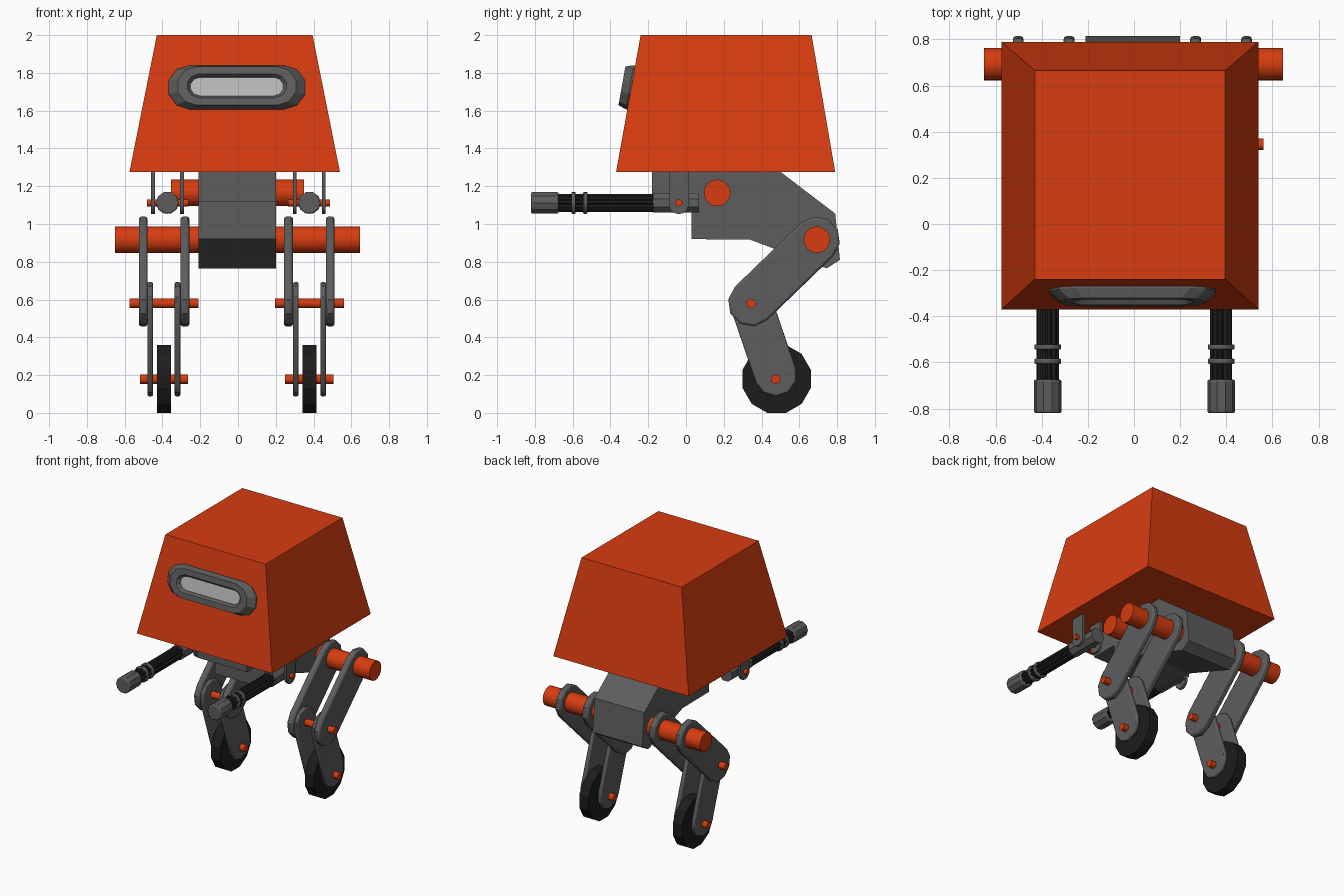
import bpy, bmesh, math
from mathutils import Vector

if "Cube" in bpy.data.objects:
    bpy.data.objects.remove(bpy.data.objects["Cube"])

def material(name, rgb):
    m = bpy.data.materials.new(name)
    m.diffuse_color = (*rgb, 1)
    m.use_nodes = True
    m.node_tree.nodes["Principled BSDF"].inputs["Base Color"].default_value = m.diffuse_color
    return m

ORANGE = material("orange_paint", (0.68, 0.045, 0.005))
GREY = material("dark_grey", (0.11, 0.11, 0.11))
BLACK = material("black_rubber", (0.012, 0.012, 0.012))
GLASS = material("pale_glass", (0.5, 0.5, 0.5))

def finish(name, bm, mat, cx=0, mirror=False, bevel=0, smooth=True):
    bmesh.ops.recalc_face_normals(bm, faces=bm.faces)
    me = bpy.data.meshes.new(name)
    bm.to_mesh(me)
    bm.free()
    me.materials.append(mat)
    if smooth:
        me.polygons.foreach_set("use_smooth", [True] * len(me.polygons))
        me.set_sharp_from_angle(angle=math.radians(31))
    ob = bpy.data.objects.new(name, me)
    ob.location.x = cx
    bpy.context.collection.objects.link(ob)
    if bevel:
        b = ob.modifiers.new("bevel", 'BEVEL')
        b.width, b.segments, b.limit_method = bevel, 2, 'ANGLE'
        b.angle_limit = math.radians(50)
    if mirror:
        ob.modifiers.new("mirror", 'MIRROR')
    return ob

def loft(bm, loops):
    rings = [[bm.verts.new(p) for p in loop] for loop in loops]
    for a, b in zip(rings, rings[1:]):
        for i in range(len(a)):
            j = (i + 1) % len(a)
            bm.faces.new((a[i], a[j], b[j], b[i]))
    return rings

def prism(name, pts, lo, hi, mat, axis='x', **kw):
    """Extrude a profile: (y, z) points along x, or (x, z) points along y."""
    bm = bmesh.new()
    place = (lambda p, t: (t, p[0], p[1])) if axis == 'x' else (lambda p, t: (p[0], t, p[1]))
    a, b = loft(bm, [[place(p, t) for p in pts] for t in (lo, hi)])
    bm.faces.new(a)
    bm.faces.new(b)
    return finish(name, bm, mat, **kw)

def circle(c, r, n=16, start=0.0):
    return [(c[0] + r * math.cos(start + math.tau * i / n),
             c[1] + r * math.sin(start + math.tau * i / n)) for i in range(n)]

def capsule(p, q, r, segs=5):
    d = math.atan2(q[1] - p[1], q[0] - p[0])
    pts = []
    for c, a0 in ((q, d - math.pi / 2), (p, d + math.pi / 2)):
        pts += [(c[0] + r * math.cos(a0 + math.pi * i / segs),
                 c[1] + r * math.sin(a0 + math.pi * i / segs)) for i in range(segs + 1)]
    return pts

# Tapered head shell
bm = bmesh.new()
def rect(x0, x1, y0, y1, z):
    return [(x0, y0, z), (x1, y0, z), (x1, y1, z), (x0, y1, z)]
low, top = loft(bm, [rect(-0.575, 0.54, -0.37, 0.79, 1.275),
                     rect(-0.43, 0.395, -0.24, 0.665, 2.0)])
bm.faces.new(low)
bm.faces.new(top)
finish("head_shell", bm, ORANGE, smooth=False)

# Visor frame and window, lying on the sloped front of the head
origin = Vector((-0.006, -0.29, 1.7225))
up = Vector((0, 0.13, 0.725)).normalized()
out = Vector((0, -up.z, up.y))

def visor_loop(hw, hh, depth):
    return [origin + Vector((x, 0, 0)) + up * z + out * depth
            for x, z in capsule((hh - hw, 0), (hw - hh, 0), hh)]

bm = bmesh.new()
loft(bm, [visor_loop(0.367, 0.118, -0.02), visor_loop(0.367, 0.118, 0.008),
          visor_loop(0.318, 0.104, 0.05), visor_loop(0.265, 0.064, 0.05),
          visor_loop(0.247, 0.05, 0.03), visor_loop(0.247, 0.05, 0.0)])
finish("visor_frame", bm, GREY, smooth=False)
bm = bmesh.new()
a, b = loft(bm, [visor_loop(0.25, 0.052, -0.01), visor_loop(0.25, 0.052, 0.026)])
bm.faces.new(a)
bm.faces.new(b)
finish("visor_window", bm, GLASS, smooth=False)

# Body block under the head
prism("body", [(-0.18, 1.28), (-0.18, 1.12), (0.03, 1.12), (0.03, 0.92), (0.34, 0.917),
               (0.745, 0.765), (0.815, 0.81), (0.79, 1.055), (0.495, 1.28)],
      -0.21, 0.2, GREY, smooth=False)

# Cross shafts
HIP, KNEE, HUB = (0.693, 0.917), (0.345, 0.58), (0.475, 0.178)
prism("hip_shaft", circle(HIP, 0.071), -0.65, 0.645, ORANGE)
prism("shoulder_shaft", circle((0.165, 1.165), 0.071), -0.355, 0.35, ORANGE)

# Legs: paired plates, pins and wheels, mirrored
LEG = dict(cx=-0.007, mirror=True)
for side, x0, x1 in (("inner", 0.25, 0.298), ("outer", 0.472, 0.518)):
    prism(side + "_thigh_plate", capsule(KNEE, HIP, 0.123), x0, x1, GREY, bevel=0.012, **LEG)
for side, x0, x1 in (("inner", 0.298, 0.328), ("outer", 0.443, 0.473)):
    prism(side + "_shin_plate", capsule((0.475, 0.2), KNEE, 0.112), x0, x1, GREY, bevel=0.008, **LEG)
prism("knee_pin", circle(KNEE, 0.025, 12), 0.203, 0.568, ORANGE, **LEG)
prism("wheel_pin", circle(HUB, 0.025, 12), 0.257, 0.513, ORANGE, **LEG)
prism("wheel", circle((0.48, 0.18), 0.187, 12, math.pi / 12), 0.348, 0.423, BLACK,
      smooth=False, **LEG)

# Arms: hanging brackets, pin, base, ribbed hose, rings and tip, mirrored
ARM = dict(cx=0.002, mirror=True)
AX = (0.376, 1.112)
hanger = [(-0.091, 1.285)] + [(-0.038 + 0.053 * math.cos(math.pi * (1 + i / 6)),
                               1.105 + 0.053 * math.sin(math.pi * (1 + i / 6)))
                              for i in range(7)] + [(0.015, 1.285)]
for side, x0, x1 in (("inner", 0.288, 0.308), ("outer", 0.442, 0.462)):
    prism(side + "_arm_hanger", hanger, x0, x1, GREY, **ARM)
prism("arm_pin", circle((-0.038, 1.112), 0.019, 12), 0.264, 0.485, ORANGE, **ARM)
prism("arm_base", circle(AX, 0.056, 8, math.pi / 8), -0.175, 0.07, GREY, axis='y',
      smooth=False, **ARM)
hose = [(AX[0] + r * math.cos(math.tau * i / 24), AX[1] + r * math.sin(math.tau * i / 24))
        for i in range(24) for r in [(0.048, 0.046, 0.036)[i % 3]]]
prism("arm_hose", hose, -0.69, -0.165, BLACK, axis='y', smooth=False, **ARM)
for i, y in enumerate((-0.595, -0.533)):
    prism("arm_ring_%d" % (i + 1), circle(AX, 0.058, 16), y - 0.011, y + 0.011, GREY,
          axis='y', bevel=0.005, **ARM)
prism("arm_tip", circle(AX, 0.06, 10), -0.82, -0.675, GREY, axis='y', bevel=0.008, **ARM)
